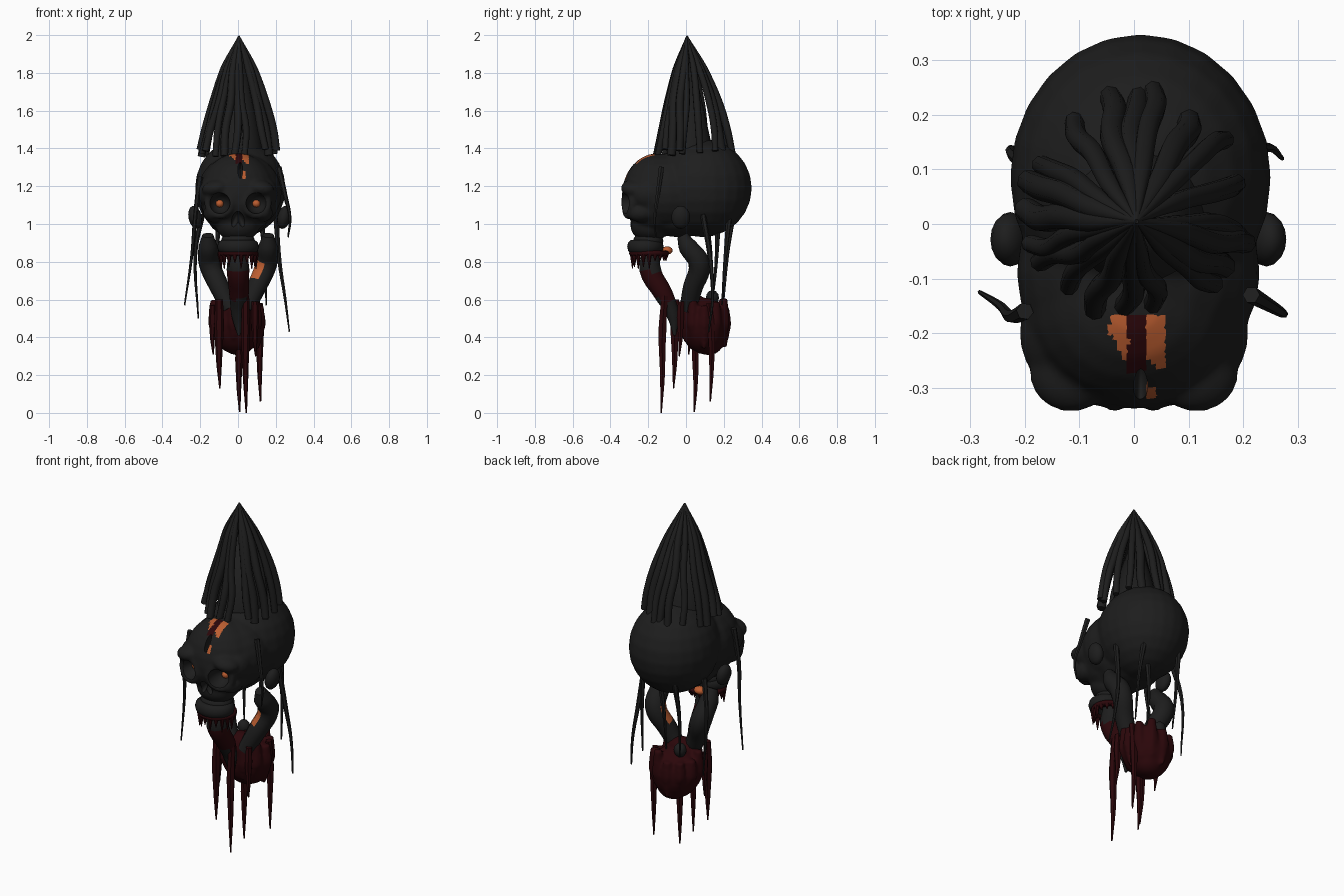
import bpy, math, random
from mathutils import Vector

random.seed(4)
if "Cube" in bpy.data.objects:
    bpy.data.objects.remove(bpy.data.objects["Cube"])


def material(name, rgb):
    m = bpy.data.materials.new(name)
    m.use_nodes = True
    m.diffuse_color = (*rgb, 1)
    bsdf = m.node_tree.nodes["Principled BSDF"]
    bsdf.inputs["Base Color"].default_value = (*rgb, 1)
    bsdf.inputs["Roughness"].default_value = 0.8
    return m


CHARCOAL = material("charcoal", (0.0125, 0.0125, 0.0125))
RED = material("dark red", (0.024, 0.002, 0.003))
ORANGE = material("ember orange", (0.5, 0.11, 0.03))


def select(*objs):
    bpy.ops.object.select_all(action="DESELECT")
    for o in objs:
        o.select_set(True)
    bpy.context.view_layer.objects.active = objs[0]


def finish(o, name, mat):
    o.name = name
    o.data.materials.clear()
    o.data.materials.append(mat)
    select(o)
    bpy.ops.object.shade_smooth_by_angle(angle=math.radians(50))
    return o


def ball(name, loc, size, mat=CHARCOAL, rot=(0, 0, 0), segs=24):
    bpy.ops.mesh.primitive_uv_sphere_add(segments=segs, ring_count=segs // 2, location=loc, rotation=rot)
    o = bpy.context.object
    o.scale = size
    bpy.ops.object.transform_apply(location=True, rotation=True, scale=True)
    return finish(o, name, mat)


def tube(name, pts, radii, mat=CHARCOAL, detail=1):
    """Tapered smooth tube through a few points."""
    c = bpy.data.curves.new(name, "CURVE")
    c.dimensions = "3D"
    c.bevel_depth = 1
    c.bevel_resolution = detail
    c.resolution_u = 5
    c.use_fill_caps = True
    s = c.splines.new("BEZIER")
    s.bezier_points.add(len(pts) - 1)
    for b, p, r in zip(s.bezier_points, pts, radii):
        b.co, b.radius = p, r
        b.handle_left_type = b.handle_right_type = "AUTO"
    o = bpy.data.objects.new(name, c)
    bpy.context.collection.objects.link(o)
    select(o)
    bpy.ops.object.convert(target="MESH")
    return finish(bpy.context.object, name, mat)


def fuse(name, parts, voxel, mat, smooth=6):
    """Melt overlapping parts into one skin."""
    select(*parts)
    bpy.ops.object.join()
    o = bpy.context.object
    r = o.modifiers.new("skin", "REMESH")
    r.mode = "VOXEL"
    r.voxel_size = voxel
    s = o.modifiers.new("soften", "SMOOTH")
    s.iterations = smooth
    for m in (r.name, s.name):
        bpy.ops.object.modifier_apply(modifier=m)
    return finish(o, name, mat)


def paint(o, mats, rule):
    for m in mats:
        o.data.materials.append(m)
    for p in o.data.polygons:
        p.material_index = rule(p.center, p.normal)


# Skull: cranium, face, temples, upper jaw, brows, cheeks and socket rims melted together
parts = [
    ball("cranium", (0.012, 0.085, 1.19), (0.24, 0.264, 0.26)),
    ball("temples", (0.008, -0.09, 1.165), (0.224, 0.21, 0.21)),
    ball("face", (0, -0.15, 1.155), (0.205, 0.19, 0.22)),
    ball("upper_jaw", (0, -0.19, 0.99), (0.115, 0.105, 0.085)),
    ball("under_skull", (0, -0.03, 1.03), (0.16, 0.2, 0.1)),
]
for s in (-1, 1):
    parts.append(ball("brow", (s * 0.115, -0.275, 1.19), (0.078, 0.07, 0.045), rot=(0, s * 0.2, 0)))
    parts.append(ball("cheek", (s * 0.13, -0.24, 1.06), (0.055, 0.075, 0.05)))
    parts.append(ball("side_brow", (s * 0.135, -0.2, 1.16), (0.075, 0.1, 0.085)))
    bpy.ops.mesh.primitive_torus_add(major_radius=0.066, minor_radius=0.02, major_segments=24,
                                     minor_segments=8, location=(s * 0.098, -0.305, 1.11),
                                     rotation=(math.pi / 2, 0, s * 0.3))
    parts.append(bpy.context.object)
skull = fuse("skull", parts, 0.009, CHARCOAL, 8)

cutters = [ball("nose_cutter", (s * 0.016, -0.33, 1.02), (0.022, 0.06, 0.05), rot=(0, s * -0.35, 0))
           for s in (-1, 1)]
cutters += [ball("socket_cutter", (s * 0.098, -0.335, 1.11), (0.056, 0.09, 0.056)) for s in (-1, 1)]
cutters.append(ball("wound_cutter", (0.012, -0.295, 1.285), (0.013, 0.05, 0.05), rot=(-0.5, 0, 0)))
for c in cutters:
    b = skull.modifiers.new("cut", "BOOLEAN")
    b.operation = "DIFFERENCE"
    b.object = c
    select(skull)
    bpy.ops.object.modifier_apply(modifier=b.name)
for c in cutters:
    bpy.data.objects.remove(c)
finish(skull, "skull", CHARCOAL)


def wound(c, n):
    """Red split between two ragged glowing lobes, with an ember beside the hole."""
    if c.y > -0.17 or n.y > 0.3:
        return 0
    x, z = c.x - 0.005, c.z
    if abs(x) < 0.015 and z > 1.32:
        return 1
    if abs(x) < 0.05 and z > 1.338 - 0.25 * x + 0.01 * math.sin(110 * x):
        return 2
    if 0.018 < x < 0.035 and 1.24 < z < 1.28:
        return 2
    return 0


paint(skull, (RED, ORANGE), wound)

# Glowing eyes and ears
for s, side in ((-1, "right"), (1, "left")):
    ball(side + "_eye", (s * 0.097, -0.255, 1.108), (0.021, 0.02, 0.02), ORANGE, segs=12)
    ball(side + "_ear", (s * 0.235 + 0.008, -0.028, 1.035), (0.035, 0.05, 0.062), rot=(0, s * 0.2, 0), segs=16)

# Hair: tall bundle of uneven strands meeting at a point, fuller to the back left
bpy.ops.mesh.primitive_cone_add(vertices=20, radius1=0.125, radius2=0, depth=0.57, location=(0.005, 0.015, 1.685))
finish(bpy.context.object, "hair_core", CHARCOAL)
STRANDS = 20
for i in range(STRANDS):
    a = 2 * math.pi * (i + random.uniform(-0.35, 0.35)) / STRANDS
    ca, sa = math.cos(a), math.sin(a)
    k = random.uniform(0.9, 1.03)
    rim = Vector((0.213 * ca * k, (0.245 if sa > 0 else 0.16) * sa * k, 0))
    side = Vector((-sa, ca, 0))
    full = 0.05 * sa + 0.1 * max(ca, 0)
    end = 1.375 + random.uniform(-0.02, 0.02)
    w = random.uniform(0.017, 0.027)
    path = [rim * f + side * random.uniform(-0.014, 0.014) * f + Vector((0, 0, z)) for f, z in
            ((1.0, end), (0.85 + full * 0.7, 1.5), (0.65 + full, 1.64), (0.36 + full * 0.6, 1.82))]
    path.append(Vector((0.005, 0.005, 1.995)))
    tube("hair_strand", path, (w * 0.9, w, w, w * 0.9, 0.004), detail=2)

# Lip and blood-stained teeth
bpy.ops.mesh.primitive_torus_add(major_radius=0.078, minor_radius=0.033, major_segments=28, minor_segments=10,
                                 location=(0, -0.215, 0.88))
bpy.context.object.scale = (1.0, 0.87, 1.15)
finish(bpy.context.object, "upper_lip", CHARCOAL)
ball("palate", (0, -0.2, 0.91), (0.09, 0.08, 0.05))
bpy.ops.mesh.primitive_torus_add(major_radius=0.082, minor_radius=0.017, major_segments=28, minor_segments=8,
                                 location=(0, -0.195, 0.845))
bpy.context.object.scale = (1.1, 1.08, 0.9)
finish(bpy.context.object, "gum", RED)
ball("throat_glow", (-0.02, -0.1, 0.86), (0.035, 0.03, 0.022), ORANGE, segs=12)
for i in range(18):
    a = 2 * math.pi * i / 18
    d = random.uniform(0.045, 0.08) if math.sin(a) < 0.3 else 0.035
    bpy.ops.mesh.primitive_cone_add(vertices=7, radius1=0.002, radius2=0.015, depth=d,
                                    location=(0.095 * math.cos(a), -0.195 + 0.09 * math.sin(a), 0.84 - d / 2))
    finish(bpy.context.object, "tooth", RED)

# Gullet, stained red half-way down
gullet = tube("gullet", [(0, -0.18, 0.86), (0, -0.19, 0.76), (0.005, -0.12, 0.63), (0, -0.07, 0.52), (0.005, -0.06, 0.41)],
              (0.05, 0.06, 0.052, 0.036, 0.008), detail=3)
paint(gullet, (RED,), lambda c, n: int(0.6 < c.z < 0.745))

# Bent neck stalks, the left one with a glowing inner patch
GLOW_SIDE = Vector((-0.75, -0.35, 0.5)).normalized()
for s, side in ((-1, "right"), (1, "left")):
    stalk = tube(side + "_neck_stalk",
                 [(s * 0.16, -0.02, 0.94), (s * 0.158, 0.01, 0.88), (s * 0.15, 0.07, 0.79),
                  (s * 0.095, 0.035, 0.66), (s * 0.04, 0.01, 0.55)],
                 (0.03, 0.052, 0.058, 0.052, 0.045), detail=3)
    if s > 0:
        paint(stalk, (ORANGE,), lambda c, n: int(n.dot(GLOW_SIDE) > 0.6 and 0.7 < c.z < 0.81))

# Torn flesh mass with ragged rim
lumps = [
    ball("flesh", (-0.005, 0.1, 0.46), (0.137, 0.128, 0.15), RED),
    ball("flesh", (0, 0.12, 0.38), (0.09, 0.08, 0.075), RED),
    ball("flesh", (-0.01, 0.04, 0.55), (0.1, 0.07, 0.085), RED),
]
for i in range(11):
    a = 2 * math.pi * i / 11
    x, y = -0.008 + 0.122 * math.cos(a), 0.097 + 0.112 * math.sin(a)
    low = random.uniform(0.33, 0.4)
    lumps.append(tube("flap", [(x, y, random.uniform(0.56, 0.61)), (x, y, 0.47), (x * 0.9, y, low)],
                      (0.025, 0.036, 0.01), RED))
fuse("flesh_mass", lumps, 0.009, RED, 10)
ball("knuckle", (-0.06, 0.14, 0.61), (0.035, 0.035, 0.04), segs=12)

# Long blood drips: x, y, top, bottom, width
for x, y, top, low, w in ((0.04, -0.125, 0.62, 0.0, 0.024), (0.005, 0.05, 0.4, 0.005, 0.02),
                          (-0.1, -0.06, 0.6, 0.13, 0.026), (0.115, 0.135, 0.58, 0.06, 0.022),
                          (-0.135, 0.02, 0.57, 0.31, 0.02), (0.09, -0.03, 0.59, 0.3, 0.022)):
    h = top - low
    tube("blood_drip", [(x, y * 0.9, top), (x, y, top - 0.3 * h), (x, y, low + 0.3 * h), (x + 0.004, y - 0.006, low)],
         (w * 0.8, w, w * 0.6, 0.004), RED)

# Thin hanging tendrils
TENDRILS = (
    [(0.215, -0.13, 1.3), (0.25, -0.15, 1.15), (0.275, -0.165, 1.03), (0.265, -0.16, 0.93)],
    [(-0.2, -0.16, 1.25), (-0.225, -0.17, 1.05), (-0.245, -0.15, 0.83), (-0.283, -0.125, 0.57)],
    [(-0.19, 0.1, 1.05), (-0.225, 0.13, 0.85), (-0.21, 0.14, 0.5)],
    [(0.2, 0.09, 1.05), (0.22, 0.13, 0.8), (0.25, 0.14, 0.6), (0.272, 0.12, 0.43)],
    [(0.12, 0.23, 1.05), (0.14, 0.21, 0.85), (0.15, 0.19, 0.57)],
    [(-0.1, 0.25, 1.06), (-0.11, 0.22, 0.85), (-0.1, 0.2, 0.6)],
    [(0.05, 0.17, 1.0), (0.03, 0.16, 0.8), (0.03, 0.14, 0.58)],
)
for path in TENDRILS:
    n = len(path) - 1
    tube("tendril", path, [0.016 - 0.012 * i / n for i in range(n + 1)])
